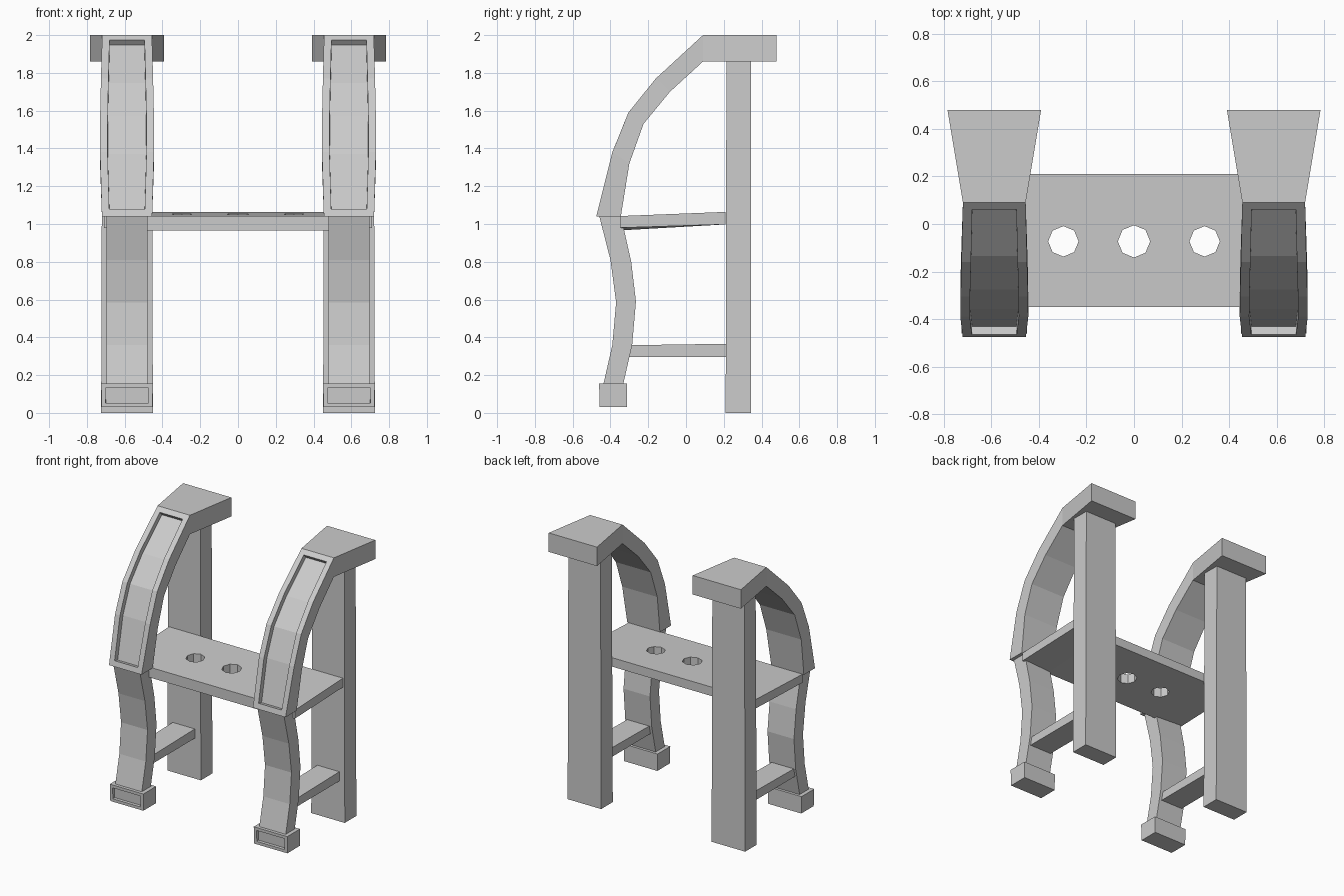
import bpy, bmesh, math

if "Cube" in bpy.data.objects:
    bpy.data.objects.remove(bpy.data.objects["Cube"])

CX = 0.5875  # centre of each side frame


def loft(name, rings, panel=None, mirror=True):
    """Skin a list of point rings; panel = (first, last, rim, depth) recesses the front strip."""
    bm = bmesh.new()
    rows = [[bm.verts.new(p) for p in r] for r in rings]
    n = len(rows[0])
    front = []
    for i in range(len(rows) - 1):
        a, b = rows[i], rows[i + 1]
        for k in range(n):
            m = (k + 1) % n
            f = bm.faces.new((a[k], a[m], b[m], b[k]))
            if k == 0 and panel and panel[0] <= i < panel[1]:
                front.append(f)
    bm.faces.new(rows[0][::-1])
    bm.faces.new(rows[-1])
    bmesh.ops.recalc_face_normals(bm, faces=bm.faces)
    if panel:
        bmesh.ops.inset_region(bm, faces=front, thickness=panel[2], depth=0,
                               use_boundary=True, use_even_offset=True)
        bmesh.ops.inset_region(bm, faces=front, thickness=0.001, depth=-panel[3],
                               use_boundary=True, use_even_offset=True)
    me = bpy.data.meshes.new(name)
    bm.to_mesh(me)
    bm.free()
    ob = bpy.data.objects.new(name, me)
    bpy.context.collection.objects.link(ob)
    if mirror:
        mod = ob.modifiers.new("mirror", 'MIRROR')
        mod.use_clip = False
        mod.use_mirror_merge = False
    return ob


def ring(yf, zf, yb, zb, half):
    return [(CX - half, yf, zf), (CX + half, yf, zf), (CX + half, yb, zb), (CX - half, yb, zb)]


# back posts
loft("back_post", [ring(0.21, 0, 0.345, 0, 0.137), ring(0.214, 1.87, 0.345, 1.87, 0.131)])

# curved upper arms with recessed front panel and flared top cap
loft("arm_arch", [ring(-0.475, 1.04, -0.345, 1.04, 0.133),
                  ring(-0.39, 1.38, -0.30, 1.32, 0.143),
                  ring(-0.305, 1.59, -0.225, 1.53, 0.142),
                  ring(-0.16, 1.77, -0.085, 1.70, 0.138),
                  ring(0.09, 2.0, 0.09, 1.86, 0.132),
                  ring(0.48, 2.0, 0.48, 1.86, 0.197)], panel=(0, 4, 0.04, 0.035))

# curved front legs
loft("front_leg", [ring(-0.46, 1.045, -0.345, 1.045, 0.108),
                   ring(-0.40, 0.81, -0.29, 0.80, 0.108),
                   ring(-0.37, 0.585, -0.265, 0.59, 0.108),
                   ring(-0.39, 0.36, -0.285, 0.36, 0.108),
                   ring(-0.44, 0.14, -0.335, 0.14, 0.108)])

# feet with recessed front panel
loft("foot", [ring(-0.457, 0.03, -0.312, 0.03, 0.135),
              ring(-0.46, 0.155, -0.312, 0.155, 0.137)], panel=(0, 1, 0.022, 0.02))

# side rungs
loft("side_rung", [[(x, -0.31, 0.297), (x, 0.22, 0.297), (x, 0.22, 0.366), (x, -0.31, 0.358)]
                   for x in (0.50, 0.68)])

# seat board, slightly thicker in the middle
seat = loft("seat", [[(x, -0.35, 1.042), (x, 0.21, 1.064), (x, 0.21, 0.998), (x, -0.35, zb)]
                     for x, zb in ((-0.71, 0.98), (-0.485, 0.966), (0.485, 0.966), (0.71, 0.98))],
            mirror=False)

# three octagonal holes through the seat
for x, r in ((-0.297, 0.064), (0, 0.068), (0.297, 0.064)):
    turn = [2 * math.pi * k / 8 + math.pi / 2 for k in range(8)]
    cutter = loft("hole_cutter", [[(x + r * math.cos(a), -0.073 + r * math.sin(a), z) for a in turn]
                                  for z in (0.8, 1.2)], mirror=False)
    mod = seat.modifiers.new("hole", 'BOOLEAN')
    mod.operation = 'DIFFERENCE'
    mod.solver = 'EXACT'
    mod.object = cutter
    bpy.context.view_layer.objects.active = seat
    bpy.ops.object.modifier_apply(modifier=mod.name)
    bpy.data.objects.remove(cutter)
